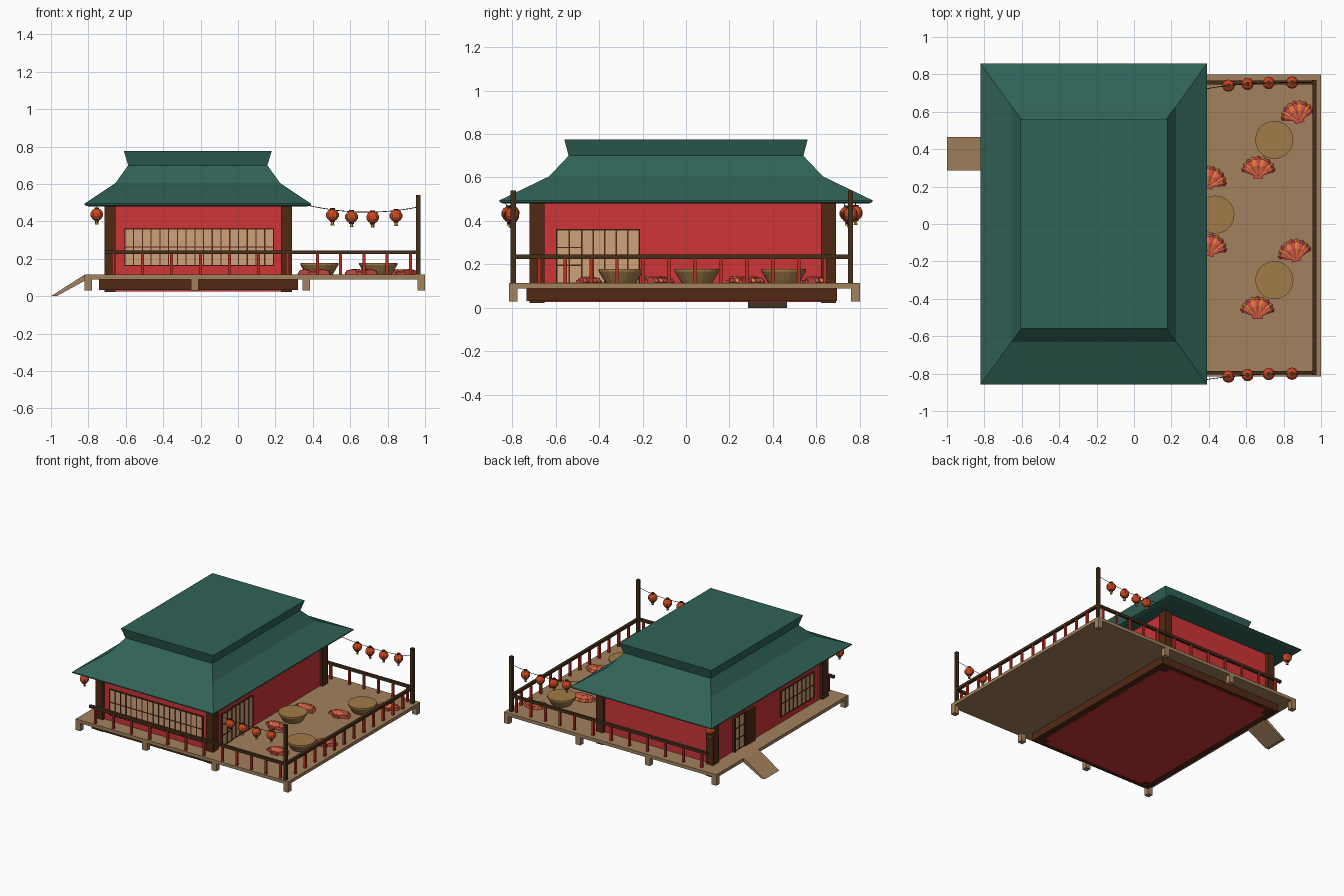
import bpy, bmesh, math
from mathutils import Vector, Matrix

if "Cube" in bpy.data.objects:
    bpy.data.objects.remove(bpy.data.objects["Cube"])


def mat(name, r, g, b):
    m = bpy.data.materials.new(name)
    m.diffuse_color = (r, g, b, 1)
    m.use_nodes = True
    m.node_tree.nodes["Principled BSDF"].inputs["Base Color"].default_value = m.diffuse_color
    return m


GREEN = mat("roof_green", .03, .125, .095)
RED = mat("wall_red", .62, .035, .04)
DARK = mat("dark_wood", .085, .022, .007)
RAIL = mat("rail_wood", .06, .028, .01)
POSTRED = mat("baluster_red", .5, .03, .015)
TAN = mat("deck_wood", .36, .22, .11)
PAPER = mat("paper", .62, .36, .2)
TABLE = mat("table_wood", .36, .2, .065)
ORANGE = mat("shell_orange", .75, .2, .05)
PINK = mat("shell_pink", .6, .07, .06)
LANT = mat("lantern_red", .6, .06, .015)
GOLD = mat("lantern_gold", .6, .3, .03)


def finish(name, bm, *mats):
    bmesh.ops.recalc_face_normals(bm, faces=bm.faces)
    me = bpy.data.meshes.new(name)
    bm.to_mesh(me)
    bm.free()
    for m in mats:
        me.materials.append(m)
    ob = bpy.data.objects.new(name, me)
    bpy.context.collection.objects.link(ob)
    return ob


def add_box(bm, x0, x1, y0, y1, z0, z1):
    c = Matrix.Translation(((x0 + x1) / 2, (y0 + y1) / 2, (z0 + z1) / 2))
    s = Matrix.Diagonal((x1 - x0, y1 - y0, z1 - z0, 1))
    bmesh.ops.create_cube(bm, size=1, matrix=c @ s)


def boxes(name, m, *dims):
    bm = bmesh.new()
    for d in dims:
        add_box(bm, *d)
    return finish(name, bm, m)


def loft(bm, rings):
    """Skin closed rings of points and cap both ends."""
    vs = [[bm.verts.new(p) for p in r] for r in rings]
    n = len(vs[0])
    for a, b in zip(vs, vs[1:]):
        for i in range(n):
            bm.faces.new((a[i], a[(i + 1) % n], b[(i + 1) % n], b[i]))
    bm.faces.new(vs[0])
    bm.faces.new(vs[-1])


def lathe(name, m, prof, loc, n):
    bm = bmesh.new()
    loft(bm, [[(r * math.cos(2 * math.pi * i / n), r * math.sin(2 * math.pi * i / n), z)
               for i in range(n)] for r, z in prof])
    ob = finish(name, bm, m)
    ob.location = loc
    return ob


# deck, its legs and the entry ramp
boxes("deck", TAN, (-.82, 1, -.815, .8, .09, .115))
boxes("deck_legs", TAN, *[(x - .02, x + .02, y - .02, y + .02, .03, .1)
                          for x in (-.80, -.23, .365, .98) for y in (-.795, .78)])
bm = bmesh.new()
loft(bm, [[(-1, y, 0), (-.97, y, 0), (-.80, y, .093), (-.80, y, .115), (-.82, y, .115)] for y in (.285, .465)])
finish("ramp", bm, TAN)

# house body
boxes("walls", RED, (-.695, .27, -.70, .665, .026, .49))
boxes("base_frame", DARK, (-.743, .32, -.733, -.69, .032, .1), (-.743, .32, .65, .694, .032, .1),
      (-.743, -.68, -.733, .694, .032, .1), (.255, .32, -.733, .694, .032, .1))
boxes("corner_pillars", DARK, *[(x - .03, x + .03, y - .035, y + .035, .022, .488)
                                for x in (-.685, .26) for y in (-.685, .655)])

# flared roof from stacked rectangles: half x, half y, z
bm = bmesh.new()
loft(bm, [[(-.215 + sx * hx, sy * hy, z) for sx, sy in ((-1, -1), (1, -1), (1, 1), (-1, 1))]
          for hx, hy, z in ((.585, .84, .48), (.605, .858, .487), (.605, .858, .495), (.44, .63, .605),
                            (.372, .54, .70), (.395, .56, .775))])
finish("roof", bm, GREEN)


def screen(name, axis, face, a0, a1, z0, z1, cols, rows, out):
    """Paper screen with wooden lattice on a wall plane."""
    def slab(u0, u1, w0, w1, d):
        lo, hi = sorted((face, face + out * d))
        return (u0, u1, lo, hi, w0, w1) if axis == "x" else (lo, hi, u0, u1, w0, w1)
    boxes(name + "_paper", PAPER, slab(a0, a1, z0, z1, .008))
    t = .003
    bars = []
    for i in range(cols + 1):
        u = a0 + (a1 - a0) * i / cols
        bars.append(slab(u - t, u + t, z0, z1, .012))
    for i in range(rows + 1):
        w = z0 + (z1 - z0) * i / rows
        bars.append(slab(a0 - t, a1 + t, w - t, w + t, .011))
    boxes(name + "_lattice", DARK, *bars)


# windows and sliding doors
screen("front_window", "x", -.70, -.605, .19, .165, .36, 17, 2, -1)
screen("left_window", "y", -.695, -.56, -.16, .165, .36, 8, 2, -1)
screen("terrace_door_outer", "y", .275, -.595, -.48, .115, .36, 2, 3, 1)
screen("terrace_door_inner", "y", .27, -.48, -.215, .115, .36, 5, 1, 1)
screen("entry_door", "y", -.695, .29, .41, .115, .37, 2, 3, -1)
boxes("entry_door_frame", DARK, (-.715, -.69, .27, .29, .115, .375), (-.715, -.69, .41, .425, .115, .375),
      (-.715, -.69, .17, .29, .115, .37))

# railing on three sides
F, B, R = -.795, .757, .965
boxes("handrails", RAIL, (-.715, R, F - .01, F + .01, .225, .245), (-.715, R, B - .01, B + .01, .225, .245),
      (R - .011, R + .011, F, B, .225, .245))
boxes("railing_posts", RAIL, *[(R - .012, R + .012, y - .012, y + .012, .11, .54) for y in (F, B)])
xs = [-.665 + .155 * i for i in range(7)] + [.425 + .124 * i for i in range(5)]
ys = [F + (B - F) * i / 13 for i in range(1, 13)]
w = .008
boxes("balusters", POSTRED, *[(x - w, x + w, y - w, y + w, .11, .228) for x in xs for y in (F, B)],
      *[(R - w, R + w, y - w, y + w, .11, .228) for y in ys])


def cord(name, pts):
    cu = bpy.data.curves.new(name, "CURVE")
    cu.dimensions = "3D"
    cu.bevel_depth = .002
    cu.bevel_resolution = 0
    s = cu.splines.new("POLY")
    s.points.add(len(pts) - 1)
    for p, q in zip(s.points, pts):
        p.co = (*q, 1)
    cu.materials.append(RAIL)
    bpy.context.collection.objects.link(bpy.data.objects.new(name, cu))


def lantern(x, y, z):
    lathe("lantern", LANT, [(.012, -.031), (.024, -.024), (.033, -.008), (.033, .008),
                            (.024, .024), (.012, .031)], (x, y, z), 12)
    lathe("lantern_cap", RAIL, [(.013, .03), (.013, .037)], (x, y, z), 8)
    lathe("lantern_collar", RAIL, [(.013, -.037), (.013, -.03)], (x, y, z), 8)
    lathe("lantern_tassel", GOLD, [(.01, -.055), (.008, -.036)], (x, y, z), 6)
    boxes("lantern_ribs", GOLD, *[(x + .032 * math.cos(a) - .002, x + .032 * math.cos(a) + .002,
                                   y + .032 * math.sin(a) - .002, y + .032 * math.sin(a) + .002,
                                   z - .01, z + .01) for a in [i * math.pi / 3 for i in range(6)]])


# lantern strings from the eaves to the posts
for y0, y1 in ((-.835, -.80), (.72, B)):
    def sag(x):
        t = (x - .37) / (R - .37)
        return (x, y0 + (y1 - y0) * (1 - (1 - t) ** 3), .487 - .01 * t - .13 * t * (1 - t))
    cord("lantern_string", [sag(.37 + (R - .37) * i / 12) for i in range(13)])
    for x in (.505, .607, .72, .845):
        p = sag(x)
        lantern(x, p[1], p[2] - .028)

# lanterns under the left eave corners
for y in (-.80, .78):
    lantern(-.755, y, .437)
    cord("lantern_hook", [(-.755, y, .47), (-.755, y, .49)])

# round tub tables
for x, y in ((.75, .45), (.435, .05), (.75, -.30)):
    lathe("table", TABLE, [(.07, .114), (.08, .13), (.102, .168), (.102, .178)], (x, y, 0), 20)


def shell(x, y, ang):
    """Scallop cushion: ribbed fan opening from a hinge."""
    n, bm = 18, bmesh.new()
    rows = []
    for k, (f, h) in enumerate(((.12, .018), (.55, .03), (.88, .022), (1, .004), (.95, 0), (.12, 0))):
        row = []
        for i in range(n + 1):
            a = math.radians(20 + 140 * i / n)
            ridge = 1 if i % 2 else .93
            r = .115 * f * (ridge if f > .5 else 1) * (.72 + .28 * math.sin(a))
            row.append(bm.verts.new((r * math.cos(a) * 1.05, r * math.sin(a) - .055, h * ridge)))
        rows.append(row)
    for a, b in zip(rows, rows[1:] + rows[:1]):
        for i in range(n):
            f = bm.faces.new((a[i], a[i + 1], b[i + 1], b[i]))
            f.material_index = (i // 2) % 2
    bm.faces.new([r[0] for r in rows])
    bm.faces.new([r[-1] for r in rows])
    add_box(bm, -.026, .026, -.062, -.042, 0, .014)
    ob = finish("shell_cushion", bm, PINK, ORANGE)
    ob.location = (x, y, .115)
    ob.rotation_euler.z = math.radians(ang)


for s in ((.87, .60, 15), (.665, .305, 0), (.41, .25, -15), (.41, -.11, -10), (.855, -.14, 15), (.66, -.445, 0)):
    shell(*s)
